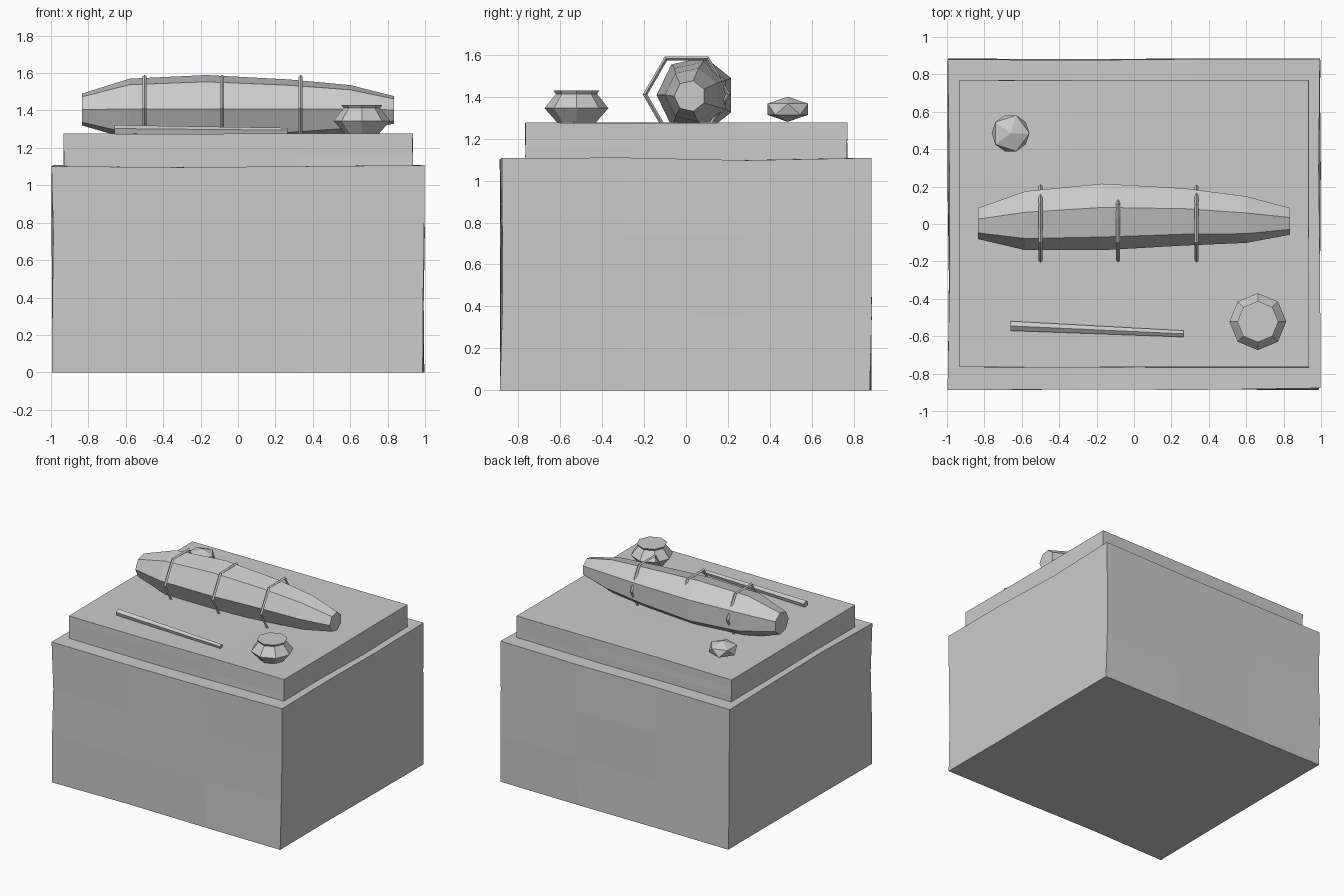
import bpy, bmesh, math, random
from mathutils import Vector

if "Cube" in bpy.data.objects:
    bpy.data.objects.remove(bpy.data.objects["Cube"])

random.seed(4)


def make_object(name, bm):
    bmesh.ops.recalc_face_normals(bm, faces=bm.faces)
    mesh = bpy.data.meshes.new(name)
    bm.to_mesh(mesh)
    bm.free()
    ob = bpy.data.objects.new(name, mesh)
    bpy.context.collection.objects.link(ob)
    return ob


def rough_block(name, lo, hi, wobble):
    """Box cut in thirds, with slightly uneven points."""
    lo, hi = Vector(lo), Vector(hi)
    bm = bmesh.new()
    bmesh.ops.create_cube(bm, size=1)
    bmesh.ops.subdivide_edges(bm, edges=bm.edges[:], cuts=2, use_grid_fill=True)
    for v in bm.verts:
        on_floor = v.co.z < -0.49
        p = [lo[i] + (v.co[i] + 0.5) * (hi[i] - lo[i]) for i in range(3)]
        v.co = [c + random.uniform(-wobble, wobble) for c in p]
        if on_floor:
            v.co.z = lo.z
    return make_object(name, bm)


def loft(name, rings):
    """Skin a list of point rings and cap both ends."""
    bm = bmesh.new()
    loops = [[bm.verts.new(p) for p in ring] for ring in rings]
    n = len(loops[0])
    for a, b in zip(loops, loops[1:]):
        for i in range(n):
            j = (i + 1) % n
            bm.faces.new((a[i], a[j], b[j], b[i]))
    bm.faces.new(loops[0])
    bm.faces.new(loops[-1])
    return make_object(name, bm)


def ring_x(x, y, z, r, n, start):
    """Polygon standing across the x axis."""
    angles = [start + math.tau * i / n for i in range(n)]
    return [(x, y + r * math.cos(a), z + r * math.sin(a)) for a in angles]


def ring_z(x, y, z, r, n):
    """Polygon lying flat."""
    angles = [math.tau * i / n for i in range(n)]
    return [(x + r * math.cos(a), y + r * math.sin(a), z) for a in angles]


# Pedestal and top slab
rough_block("pedestal", (-0.992, -0.882, 0), (0.992, 0.88, 1.103), 0.007)
rough_block("top_slab", (-0.932, -0.766, 1.09), (0.934, 0.768, 1.276), 0.002)

# Wrapped bundle: x, y centre, z centre, radius
bundle = [(-0.835, 0.007, 1.405, 0.087), (-0.58, 0.026, 1.408, 0.166),
          (-0.17, 0.047, 1.407, 0.187), (0.27, 0.046, 1.409, 0.161),
          (0.60, 0.030, 1.408, 0.131), (0.835, 0.018, 1.403, 0.075)]
loft("wrapped_bundle", [ring_x(x, y, z, r, 7, math.pi) for x, y, z, r in bundle])

# Binding straps: six-sided hoops
for i, x in enumerate((-0.5, -0.085, 0.335)):
    bpy.ops.mesh.primitive_torus_add(
        major_segments=6, minor_segments=4, major_radius=0.198, minor_radius=0.011,
        location=(x, 0.003, 1.41), rotation=(0, math.pi / 2, 0))
    hoop = bpy.context.object
    hoop.name = f"binding_strap_{i + 1}"
    # turn so that two corners point along y
    hoop.rotation_euler = (math.pi / 2, 0, math.pi / 2)

# Jar
jar = [(1.274, 0.09), (1.345, 0.152), (1.413, 0.098), (1.43, 0.11)]
loft("jar", [ring_z(0.662, -0.522, z, r, 8) for z, r in jar])

# Tapered stick
loft("stick", [ring_x(-0.66, -0.545, 1.295, 0.027, 5, math.pi / 2),
               ring_x(0.265, -0.587, 1.289, 0.018, 5, math.pi / 2)])

# Flattened stone
bpy.ops.mesh.primitive_ico_sphere_add(subdivisions=1, radius=1, location=(-0.66, 0.485, 1.34))
stone = bpy.context.object
stone.name = "stone"
stone.scale = (0.113, 0.113, 0.06)
